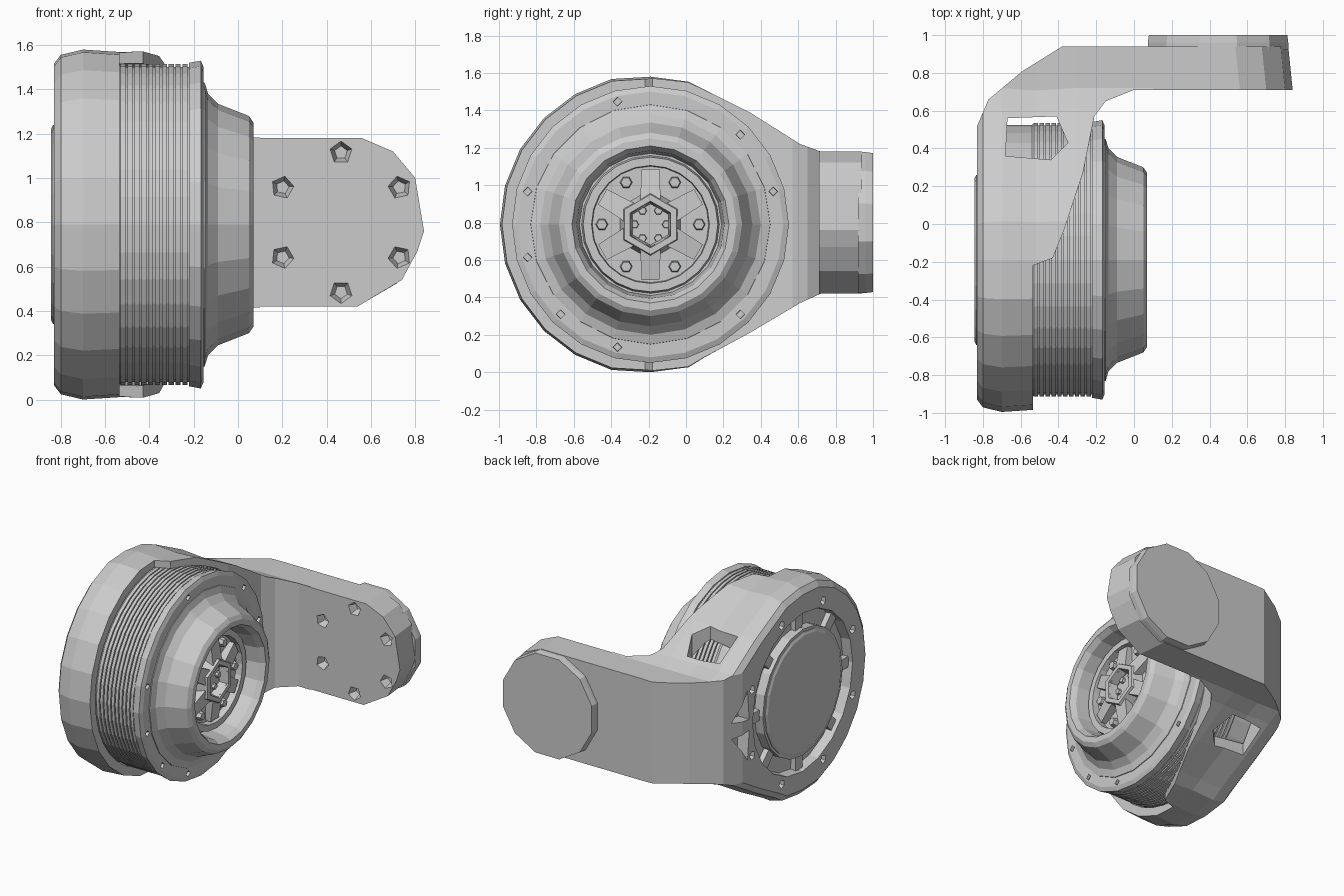
import bpy, bmesh
from math import sin, cos, pi, radians

if "Cube" in bpy.data.objects:
    bpy.data.objects.remove(bpy.data.objects["Cube"])

CY, CZ = -0.19, 0.79          # motor axis (runs along x)


def make(name, rings, closed=False, caps=True):
    """Skin a list of equally long point rings into a solid."""
    bm = bmesh.new()
    vs = [[bm.verts.new(p) for p in r] for r in rings]
    n = len(rings[0])
    pairs = list(zip(vs, vs[1:])) + ([(vs[-1], vs[0])] if closed else [])
    for a, b in pairs:
        for i in range(n):
            j = (i + 1) % n
            bm.faces.new((a[i], a[j], b[j], b[i]))
    if caps and not closed:
        bm.faces.new(vs[0])
        bm.faces.new(vs[-1])
    bmesh.ops.recalc_face_normals(bm, faces=bm.faces)
    me = bpy.data.meshes.new(name)
    bm.to_mesh(me)
    bm.free()
    ob = bpy.data.objects.new(name, me)
    bpy.context.collection.objects.link(ob)
    return ob


def lathe(name, prof, n, closed=False, phase=0.0, cy=CY, cz=CZ):
    """Revolve (x, radius) points about an axis parallel to x."""
    rings = [[(x, cy + r * cos(2 * pi * i / n + phase), cz + r * sin(2 * pi * i / n + phase))
              for i in range(n)] for x, r in prof]
    return make(name, rings, closed)


def prism(name, pts, axis, lo, hi):
    """Extrude a 2D outline along 'x', 'y' or 'z'."""
    f = {'x': lambda p, t: (t, p[0], p[1]), 'y': lambda p, t: (p[0], t, p[1]),
         'z': lambda p, t: (p[0], p[1], t)}[axis]
    return make(name, [[f(p, t) for p in pts] for t in (lo, hi)])


def boolean(ob, tool, op='DIFFERENCE'):
    m = ob.modifiers.new(op, 'BOOLEAN')
    m.operation, m.object, m.solver = op, tool, 'EXACT'
    bpy.context.view_layer.objects.active = ob
    bpy.ops.object.modifier_apply(modifier=m.name)
    bpy.data.objects.remove(tool)


def polar(r, deg):
    return CY + r * cos(radians(deg)), CZ + r * sin(radians(deg))


def join(name, obs):
    bpy.ops.object.select_all(action='DESELECT')
    for o in obs:
        o.select_set(True)
    bpy.context.view_layer.objects.active = obs[0]
    bpy.ops.object.join()
    obs[0].name = name
    return obs[0]


# Housing and arm: side silhouette (round body running into the arm), bevelled at the back
side = [polar(0.79 if a in (75, 90, 270, 285) else 0.805, a) for a in range(75, 286, 15)]
side += [(0.10, 0.08), (0.34, 0.21), (0.61, 0.37), (0.72, 0.42), (1.1, 0.42),
         (1.1, 1.18), (0.72, 1.18), (0.61, 1.22), (0.34, 1.39), (0.10, 1.51)]
rings = []
for x, s in ((-0.83, 0.92), (-0.80, 0.97), (-0.70, 1.0), (-0.52, 0.985), (-0.3, 1.0), (0.95, 1.0)):
    rings.append([(x, CY + (y - CY) * s, CZ + (z - CZ) * s) for y, z in side])
housing = make("housing_arm", rings)

# Top silhouette: L-shaped bend, cut-back shell edge, thicker pad slanting at the arm end
top = [(-0.83, -1.1), (-0.535, -1.1), (-0.535, -0.22), (-0.43, -0.18), (-0.37, -0.03),
       (-0.27, 0.27), (-0.21, 0.57), (-0.15, 0.65), (0.0, 0.71), (0.90, 0.71), (0.90, 0.94),
       (-0.38, 0.94), (-0.59, 0.81), (-0.77, 0.66), (-0.83, 0.52)]
boolean(housing, prism("tool", top, 'z', -0.2, 1.8), 'INTERSECT')

# Front silhouette: rounded arm end, slightly tapered towards the outside
end = [(-0.95, -0.1), (0.1, -0.1), (0.1, 0.42), (0.54, 0.42), (0.74, 0.54), (0.81, 0.67),
       (0.84, 0.76), (0.80, 1.0), (0.70, 1.12), (0.56, 1.18), (0.1, 1.18), (0.1, 1.7), (-0.95, 1.7)]
taper = [[(x - (d if x > 0.5 else 0), y, z) for x, z in end]
         for y, d in ((-1.3, 0), (0.71, 0), (1.3, 0.06))]
boolean(housing, make("tool", taper), 'INTERSECT')

# Bore for the drum, windows through the shell, annular groove at the back
boolean(housing, lathe("tool", [(-0.70, 0.728), (0.3, 0.728)], 36))
window = [(-0.68, 0.36), (-0.44, 0.34), (-0.35, 0.43), (-0.41, 0.57), (-0.67, 0.56)]
boolean(housing, prism("tool", window, 'z', -0.1, 1.7))
boolean(housing, lathe("tool", [(-0.9, 0.47), (-0.9, 0.60), (-0.76, 0.58), (-0.76, 0.47)], 20, True))

# Bolt pockets in the back rim and triangular pockets at the arm root
for k in range(8):
    y, z = polar(0.64, 22.5 + 45 * k)
    boolean(housing, lathe("tool", [(-0.9, 0.045), (-0.79, 0.025)], 5, cy=y, cz=z))
for s in (-1, 1):
    tri = [(0.44, CZ + s * 0.04), (0.60, CZ + s * 0.06), (0.46, CZ + s * 0.26)]
    boolean(housing, prism("tool", tri, 'x', -0.95, -0.74))

# Screw pockets on the inner face of the arm
for k in range(6):
    a = radians(30 + 60 * k)
    x, z = 0.465 + 0.305 * cos(a), 0.80 + 0.315 * sin(a)
    pocket = [[(x + r * cos(a + t * 2 * pi / 5), y, z + r * sin(a + t * 2 * pi / 5)) for t in range(5)]
              for y, r in ((0.66, 0.07), (0.77, 0.03))]
    boolean(housing, make("tool", pocket))

# Round mounting pad on the outside of the arm end, flush with its sides
pad = []
for y, s in ((0.92, 1.0), (0.96, 1.0), (1.0, 0.985)):
    pad.append([(0.445 + 0.385 * s * cos(radians(15 + 30 * i)), y,
                 0.80 + 0.39 * s * sin(radians(15 + 30 * i))) for i in range(12)])
make("mounting_pad", pad)

# Back cap with its radial tabs in the groove
cap = [lathe("back_cap", [(-0.72, 0.45), (-0.835, 0.45), (-0.845, 0.43)], 20)]
for k in range(8):
    a0 = 45 * k
    quad = [polar(0.43, a0 - 5), polar(0.59, a0 - 4), polar(0.59, a0 + 4), polar(0.43, a0 + 5)]
    cap.append(prism("tab", quad, 'x', -0.80, -0.74))
join("back_cap", cap)

# Finned drum: narrow, shallow grooves
fins = [(-0.70, 0.715), (-0.54, 0.715)]
for i in range(10):
    x = -0.53 + i * 0.031
    fins += [(x, 0.724), (x + 0.023, 0.724), (x + 0.023, 0.712), (x + 0.031, 0.712)]
lathe("finned_drum", fins, 36)

# Front flange with bolt holes
flange = lathe("front_flange", [(-0.222, 0.73), (-0.168, 0.74), (-0.155, 0.71), (-0.155, 0.3), (-0.222, 0.3)],
               24, True)
for a in (15, 45, 105, 165, 195, 225, 255, 315):
    y, z = polar(0.68, a)
    boolean(flange, lathe("tool", [(-0.2, 0.022), (0.0, 0.03)], 4, cy=y, cz=z))

# Stepped front cover with a deep round mouth
lathe("front_cover", [(-0.2, 0.65), (-0.15, 0.64), (-0.135, 0.59), (-0.09, 0.545), (0.05, 0.49),
                      (0.07, 0.46), (0.07, 0.42), (0.03, 0.395), (-0.10, 0.38), (-0.2, 0.38)], 20, True)

# Rotor inside the mouth: floor, ring, spokes, hex hub and bolts
rotor = [lathe("rotor", [(-0.21, 0.39), (-0.10, 0.39)], 24),
         lathe("ring", [(-0.11, 0.37), (-0.05, 0.36), (-0.05, 0.315), (-0.11, 0.31)], 24, True),
         lathe("hub", [(-0.11, 0.19), (-0.02, 0.16), (-0.02, 0.125), (-0.09, 0.11)], 6, True, pi / 6)]
for k in range(6):
    a = 30 + 60 * k
    tip = [polar(0.12, a - 28), polar(0.30, a - 9), polar(0.30, a + 9), polar(0.12, a + 28)]
    spoke = make("spoke", [[(-0.11, y, z) for y, z in tip],
                           [(-0.03 - 0.03 * (i in (1, 2)), y, z) for i, (y, z) in enumerate(tip)]])
    # Hex socket stays open in the middle
    boolean(spoke, lathe("tool", [(-0.2, 0.12), (0.1, 0.12)], 6, phase=pi / 6))
    rotor.append(spoke)
    for r, s, x in ((0.26, 0.035, -0.065), (0.085, 0.025, -0.08)):
        y, z = polar(r, a + 30)
        rotor.append(lathe("bolt", [(-0.11, s), (x, s * 0.8)], 6, cy=y, cz=z))
join("rotor", rotor)
